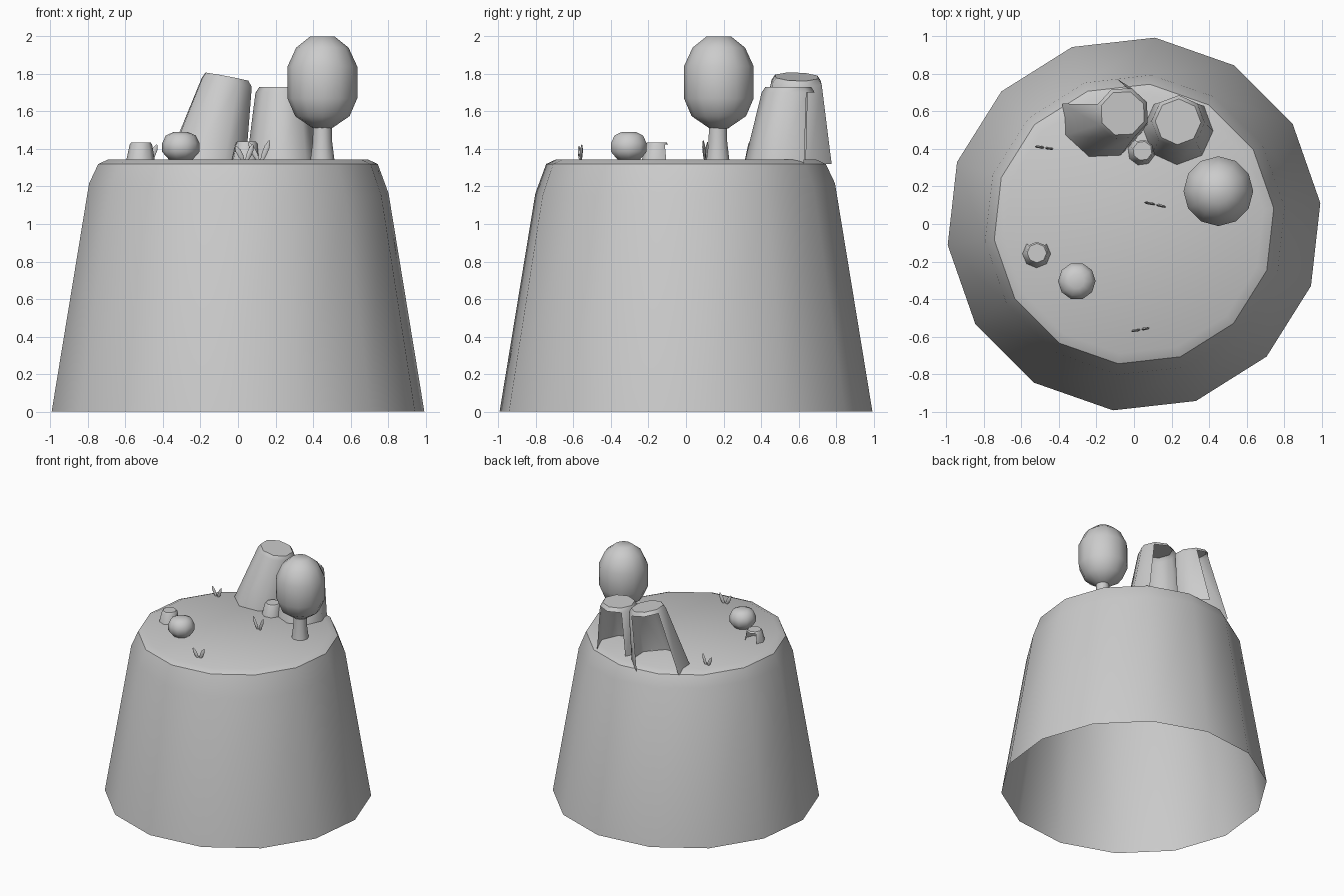
import bpy
from math import sin, cos, pi, radians
from mathutils import Matrix, Vector

if "Cube" in bpy.data.objects:
    bpy.data.objects.remove(bpy.data.objects["Cube"])

GROUND = 1.345


def add_mesh(name, verts, faces, angle=40):
    me = bpy.data.meshes.new(name)
    me.from_pydata(verts, [], faces)
    me.update()
    ob = bpy.data.objects.new(name, me)
    bpy.context.collection.objects.link(ob)
    bpy.ops.object.select_all(action='DESELECT')
    ob.select_set(True)
    bpy.context.view_layer.objects.active = ob
    bpy.ops.object.shade_smooth_by_angle(angle=radians(angle))
    return ob


def skin(rings, cap_low=False, cap_high=True, skip=()):
    """Join equal rings of points; skip lists (ring, side) faces left open."""
    n = len(rings[0])
    verts = [p for r in rings for p in r]
    faces = []
    for k in range(len(rings) - 1):
        for i in range(n):
            if (k, i) not in skip:
                j = (i + 1) % n
                faces.append((k*n + i, k*n + j, k*n + n + j, k*n + n + i))
    if cap_low:
        faces.append(tuple(reversed(range(n))))
    if cap_high:
        faces.append(tuple(range((len(rings) - 1) * n, len(rings) * n)))
    return verts, faces


def ring(cx, cy, z, r, n, phase=0.0, slope=(0, 0)):
    pts = []
    for i in range(n):
        a = phase + 2 * pi * i / n
        x, y = r * cos(a), r * sin(a)
        pts.append((cx + x, cy + y, z + slope[0] * x + slope[1] * y))
    return pts


def lathe(name, cx, cy, profile, n, angle=60, low=True):
    return add_mesh(name, *skin([ring(cx, cy, z, r, n) for r, z in profile], low), angle)


# island cliff: open underneath, uneven shoulder line
N, PH = 14, radians(6.43)
shoulder = []
for x, y, z in ring(0, 0, 1.19, 1, N, PH):
    h = z - 0.03 * x + 0.03 * y
    r = 1 - 0.165 * h
    shoulder.append((x * r, y * r, h))
add_mesh("cliff", *skin([ring(0, 0, 0, 1.0, N, PH), shoulder,
                         ring(0, 0, 1.32, 0.75, N, PH)], cap_high=False), 40)

# grassy top
add_mesh("ground_top", *skin([ring(0, 0, 1.32, 0.75, N, PH),
                              ring(0, 0, GROUND, 0.695, N, PH)]), 40)

# tree
lathe("tree_trunk", 0.45, 0.17, [(0.065, 1.335), (0.052, 1.44), (0.05, 1.54)], 10)
lathe("tree_crown", 0.45, 0.175, [(0.05, 1.51), (0.145, 1.575), (0.186, 1.67), (0.186, 1.84),
                                  (0.14, 1.94), (0.065, 2.0)], 12)

# bush
lathe("bush", -0.305, -0.305, [(0.06, 1.34), (0.1, 1.385), (0.1, 1.43), (0.08, 1.472),
                               (0.04, 1.49)], 10)


def rock(name, base, rb, top, rt, z, gap_deg, slope=(0, 0), z0=1.32, bevel=0.03):
    """Eight-sided tapered stone, two sides open around the gap direction."""
    n = 8
    ph = radians(gap_deg) - 2 * pi / n
    rings = [ring(*base, z0, rb, n, ph),
             ring(*top, z - bevel, rt, n, ph, slope),
             ring(*top, z, rt * 0.86, n, ph, slope)]
    return add_mesh(name, *skin(rings, skip={(0, 0), (0, 1)}), 50)


# rocks, hollow at the back
rock("rock_leaning", (-0.17, 0.565), 0.225, (-0.06, 0.59), 0.142, 1.785, 115, (-0.19, -0.03))
rock("rock_upright", (0.235, 0.5), 0.19, (0.235, 0.545), 0.142, 1.73, 88)
rock("rock_small_left", (-0.52, -0.16), 0.08, (-0.518, -0.155), 0.06, 1.435, 90, bevel=0.012)
rock("rock_small_back", (0.038, 0.385), 0.078, (0.045, 0.39), 0.06, 1.44, 75, bevel=0.012)


def tuft(name, x, y, turn, h):
    """Two thin leaning blades forming a V."""
    verts, faces = [], []
    for tilt, k, off in ((-28, 1.0, -0.008), (22, 1.05, 0.012)):
        rings = [ring(0, 0, t * h * k, r, 6)
                 for t, r in ((0, 0.008), (0.3, 0.014), (0.7, 0.014), (1, 0.004))]
        v, f = skin(rings, True)
        m = (Matrix.Translation((x, y, GROUND - 0.005)) @ Matrix.Rotation(radians(turn), 4, 'Z')
             @ Matrix.Translation((off, 0, 0)) @ Matrix.Rotation(radians(tilt), 4, 'Y')
             @ Matrix.Diagonal((1, 0.55, 1, 1)))
        f = [tuple(i + len(verts) for i in face) for face in f]
        verts += [m @ Vector(p) for p in v]
        faces += f
    add_mesh(name, verts, faces, 60)


# grass tufts
tuft("grass_left", -0.478, 0.407, -8, 0.085)
tuft("grass_middle", 0.115, 0.103, -12, 0.108)
tuft("grass_front", 0.035, -0.563, 10, 0.085)
